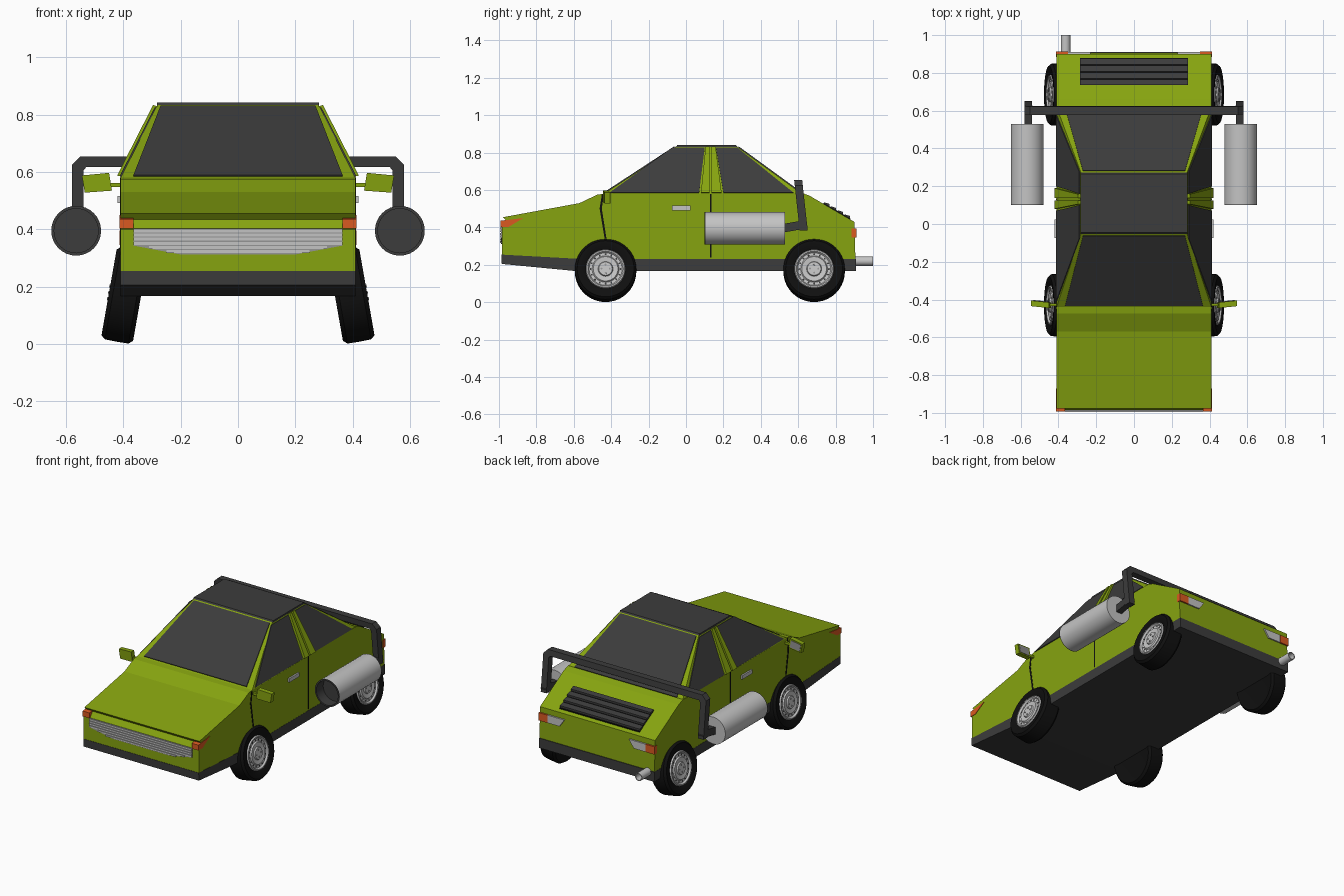
import bpy, bmesh, math
from mathutils import Matrix, Vector

if "Cube" in bpy.data.objects:
    bpy.data.objects.remove(bpy.data.objects["Cube"])


def material(name, r, g, b):
    m = bpy.data.materials.new(name)
    m.use_nodes = True
    m.diffuse_color = (r, g, b, 1)
    m.node_tree.nodes["Principled BSDF"].inputs["Base Color"].default_value = (r, g, b, 1)
    return m


GREEN = material("lime paint", .24, .37, .005)
DARK = material("dark grey", .045, .045, .045)
BLACK = material("rubber black", .005, .005, .005)
LIGHT = material("light grey", .55, .55, .55)
MID = material("mid grey", .3, .3, .3)
ORANGE = material("lamp orange", .7, .1, .015)


def finish(name, bm, mat, mirror=False, smooth=False):
    mesh = bpy.data.meshes.new(name)
    bm.to_mesh(mesh)
    bm.free()
    mesh.materials.append(mat)
    ob = bpy.data.objects.new(name, mesh)
    bpy.context.scene.collection.objects.link(ob)
    if mirror:
        ob.modifiers.new("mirror", 'MIRROR').use_mirror_merge = False
    if smooth:
        bpy.ops.object.select_all(action='DESELECT')
        ob.select_set(True)
        bpy.context.view_layer.objects.active = ob
        bpy.ops.object.shade_smooth_by_angle(angle=math.radians(35))
    return ob


def solid(name, pts, push, mat, mirror=False):
    """Polygon pushed along a vector into a closed solid."""
    bm = bmesh.new()
    a = [bm.verts.new(p) for p in pts]
    b = [bm.verts.new(Vector(p) + Vector(push)) for p in pts]
    bm.faces.new(a)
    bm.faces.new(b[::-1])
    for i in range(len(a)):
        j = (i + 1) % len(a)
        bm.faces.new((a[j], a[i], b[i], b[j]))
    bmesh.ops.recalc_face_normals(bm, faces=bm.faces)
    return finish(name, bm, mat, mirror)


def prism(name, yz, x0, x1, mat, mirror=False):
    return solid(name, [(x0, y, z) for y, z in yz], (x1 - x0, 0, 0), mat, mirror)


def lathe(name, profile, frames, mat, mirror=False, sides=32):
    """Turned (radius, height) profile, repeated at each frame."""
    bm = bmesh.new()
    for frame in frames:
        rings = []
        for r, h in profile:
            ring = [frame @ Vector((r * math.cos(k * math.tau / sides),
                                    r * math.sin(k * math.tau / sides), h)) for k in range(sides)]
            rings.append([bm.verts.new(p) for p in ring])
        for lo, hi in zip(rings, rings[1:]):
            for k in range(sides):
                n = (k + 1) % sides
                bm.faces.new((lo[k], lo[n], hi[n], hi[k]))
    bmesh.ops.remove_doubles(bm, verts=bm.verts, dist=1e-5)
    return finish(name, bm, mat, mirror, True)


W = .41

# Body shell and lower band
prism("body", [(-.985, .255), (-.985, .40), (-.96, .435), (-.978, .455), (-.57, .53),
               (-.475, .575), (-.44, .58), (.62, .585), (.66, .57), (.9, .43),
               (.906, .23), (-.55, .23)], -W, W, GREEN)
prism("lower_band", [(-.985, .205), (-.987, .255), (-.55, .231), (.91, .231),
                     (.91, .168), (-.6, .168)], -W - .001, W + .001, DARK)

# Cabin: tapered block with glass plates laid on its slopes
BASE, TOP = .58, .835


def rise(z):
    return (z - BASE) / (TOP - BASE)


def side(y, z):
    return (W - .13 * rise(z), y, z)


def front(x, z):
    return (x, -.44 + .39 * rise(z), z)


def rear(x, z):
    return (x, .62 - .35 * rise(z), z)


bm = bmesh.new()
for z in (BASE, TOP):
    for s in (-1, 1):
        for y in (front(0, z)[1], rear(0, z)[1]):
            bm.verts.new((s * side(y, z)[0], y, z))
bmesh.ops.convex_hull(bm, input=bm.verts)
bmesh.ops.dissolve_limit(bm, angle_limit=.01, verts=bm.verts, edges=bm.edges)
finish("cabin", bm, GREEN)

screen = [(-.365, .585), (.365, .585), (.27, .828), (-.27, .828)]
solid("windscreen", [front(x, z) for x, z in screen], (0, -.003, .005), DARK)
solid("rear_window", [rear(x, z) for x, z in screen], (0, .003, .005), DARK)
solid("front_side_window", [side(*p) for p in [(-.41, .584), (-.075, .825), (.1, .825), (.07, .584)]],
      (.005, 0, .002), DARK, True)
solid("rear_side_window", [side(*p) for p in [(.2, .584), (.16, .825), (.275, .825), (.575, .584)]],
      (.005, 0, .002), DARK, True)
for name, a, b, c, d in [("front_pillar_fin", .08, .125, .125, .105), ("rear_pillar_fin", .137, .19, .158, .137)]:
    solid(name, [side(a, .584), side(b, .584), side(c, .83), side(d, .83)], (.014, 0, .004), GREEN, True)
prism("roof", [(-.055, TOP - .005), (-.045, .842), (.265, .842), (.275, TOP - .005)], -.283, .283, DARK)

# Door gaps and handles
prism("rear_door_gap", [(.128, .24), (.136, .24), (.136, .58), (.128, .58)], W, W + .002, BLACK, True)
prism("front_door_gap", [(-.435, .34), (-.425, .34), (-.45, .5), (-.44, .575), (-.45, .575), (-.462, .5)],
      W, W + .002, BLACK, True)
prism("door_handle", [(-.075, .492), (.025, .492), (.025, .517), (-.075, .517)], W, W + .01, LIGHT, True)

# Grille and front lamps
solid("grille", [(-.365, -.985, .402), (.365, -.985, .402), (.365, -.985, .343),
                 (.2, -.985, .312), (-.2, -.985, .312), (-.365, -.985, .343)], (0, -.004, 0), MID)
for i in range(6):
    z = .322 + i * .0145
    w = min(.365, .25 + i * .06)
    solid("grille_slat", [(-w, -.985, z - .005), (w, -.985, z - .005), (w, -.985, z + .005),
                          (-w, -.985, z + .005)], (0, -.009, 0), LIGHT)
prism("front_lamp", [(-.992, .402), (-.992, .436), (-.87, .45), (-.95, .402)], .365, W + .003, ORANGE, True)

# Rear lamps
prism("rear_lamp", [(.885, .345), (.912, .345), (.912, .395), (.885, .395)], .35, W + .003, ORANGE, True)
solid("reverse_lamp", [(.35, .9, .345), (.35, .9, .395), (.23, .9, .395), (.265, .9, .345)],
      (0, .011, 0), LIGHT, True)

# Engine cover with louvres on the sloping deck
SLOPE = -.14 / .24


def deck(y):
    return .57 + (y - .66) * SLOPE


prism("engine_cover", [(.735, deck(.735)), (.88, deck(.88)), (.88, deck(.88) + .006),
                       (.735, deck(.735) + .006)], -.285, .285, BLACK)
for i in range(4):
    y = .737 + i * .037
    prism("louvre", [(y, deck(y)), (y, deck(y) + .01), (y + .029, deck(y + .029) + .018),
                     (y + .029, deck(y + .029))], -.285, .285, DARK)

# Wheels, leaning inward at the top
axles = [Matrix.Translation((.395, y, .17)) @ Matrix.Rotation(math.radians(80), 4, 'Y') for y in (-.43, .685)]
lathe("tyres", [(0, -.05), (.12, -.05), (.152, -.056), (.164, -.042), (.165, 0), (.164, .042),
                (.152, .056), (.115, .052), (.1, .04)], axles, BLACK, True, 40)
lathe("rims", [(.106, .045), (.102, .054), (.095, .054), (.088, .044), (.072, .044),
               (.066, .052), (.04, .048), (.036, .056), (0, .056)], axles, LIGHT, True, 40)
slots = [a @ Matrix.Rotation(k * math.tau / 16, 4, 'Z') @ Matrix.Translation((.08, 0, .045))
         for a in axles for k in range(16)]
lathe("rim_slots", [(.005, 0), (.005, .001), (0, .001)], slots, DARK, True, 8)
nuts = [a @ Matrix.Rotation(k * math.tau / 4, 4, 'Z') @ Matrix.Translation((.022, 0, .056))
        for a in axles for k in range(4)]
lathe("wheel_nuts", [(.005, 0), (.005, .003), (0, .003)], nuts, MID, True, 8)

# Wing mirrors
prism("mirror_arm", [(-.435, .547), (-.42, .547), (-.42, .562), (-.435, .562)], .4, .45, GREEN, True)
solid("mirror_housing", [(.44, -.445, .535), (.535, -.435, .528), (.545, -.435, .588), (.45, -.445, .597)],
      (0, .03, 0), GREEN, True)
solid("mirror_glass", [(.452, -.414, .542), (.527, -.406, .537), (.535, -.406, .581), (.46, -.414, .588)],
      (0, .003, 0), MID, True)

# Carrier bar bent down to the thrusters
half = [(.55, .655), (.58, .625), (.58, .385), (.54, .385), (.54, .605), (.53, .617)]
outline = half + [(-x, z) for x, z in reversed(half)]
solid("carrier_bar", [(x, .578 + (.655 - z) * .11, z) for x, z in outline], (0, .043, 0), DARK)
prism("carrier_foot", [(.5, .37), (.5, .415), (.61, .435), (.651, .41), (.648, .395)], .54, .58, DARK, True)

# Thrusters: open at the front, closed behind
thruster = [Matrix.Translation((.565, .53, .395)) @ Matrix.Rotation(math.pi / 2, 4, 'X')]
lathe("thruster_shells", [(0, 0), (.087, 0), (.087, .427)], thruster, LIGHT, True)
lathe("thruster_inlets", [(.087, .427), (.087, .43), (.077, .43), (.077, .36), (0, .36)], thruster, DARK, True)

# Tailpipe
pipe = [Matrix.Translation((-.362, .85, .22)) @ Matrix.Rotation(-math.pi / 2, 4, 'X')]
lathe("tailpipe", [(.025, 0), (.025, .15), (.02, .15), (.02, .08)], pipe, LIGHT, False, 20)
lathe("tailpipe_bore", [(.02, .081), (0, .081)], pipe, DARK, False, 20)
